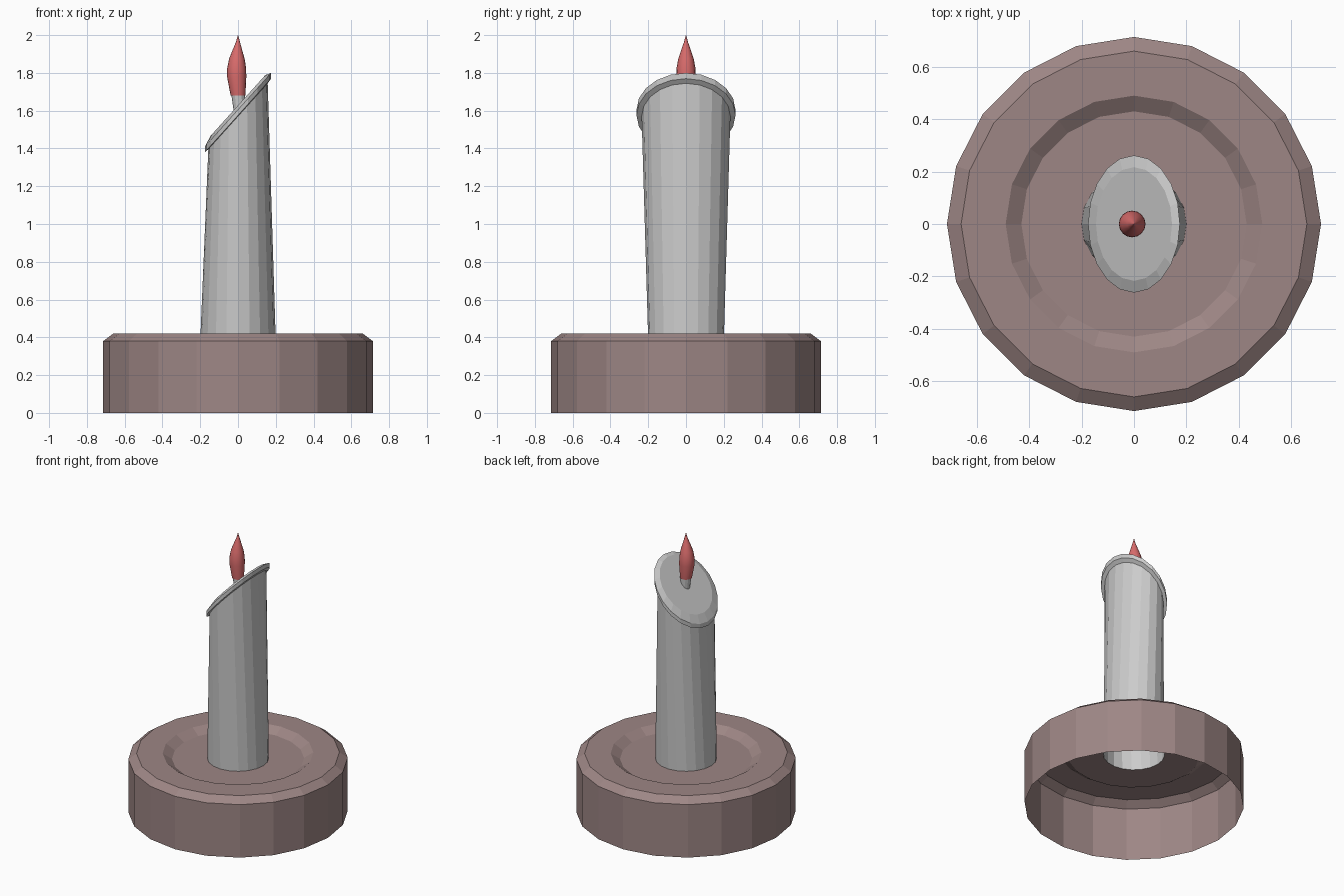
import bpy, bmesh, math
from mathutils import Matrix, Vector

if "Cube" in bpy.data.objects:
    bpy.data.objects.remove(bpy.data.objects["Cube"])


def material(name, rgb):
    mat = bpy.data.materials.new(name)
    mat.diffuse_color = (*rgb, 1)
    mat.use_nodes = True
    mat.node_tree.nodes["Principled BSDF"].inputs["Base Color"].default_value = mat.diffuse_color
    return mat


def loft(name, rings, sides, mat=None, cap_end=False):
    """Skin a stack of rings given as (radius, x, z, tilt in degrees)."""
    bm = bmesh.new()
    loops = []
    for r, x, z, tilt in rings:
        rot = Matrix.Rotation(-math.radians(tilt), 3, 'Y')
        loop = []
        for i in range(sides):
            a = 2 * math.pi * i / sides
            p = rot @ Vector((r * math.cos(a), r * math.sin(a), 0))
            loop.append(bm.verts.new(p + Vector((x, 0, z))))
        loops.append(loop)
    for lo, hi in zip(loops, loops[1:]):
        for i in range(sides):
            j = (i + 1) % sides
            bm.faces.new((lo[i], lo[j], hi[j], hi[i]))
    if cap_end:
        bm.faces.new(loops[-1])
    mesh = bpy.data.meshes.new(name)
    bm.to_mesh(mesh)
    bm.free()
    obj = bpy.data.objects.new(name, mesh)
    bpy.context.collection.objects.link(obj)
    if mat:
        mesh.materials.append(mat)
    return obj


brown = material("base_brown", (0.34, 0.24, 0.235))
red = material("flame_red", (0.7, 0.15, 0.15))

# Round holder: open underneath, bevelled rim, shallow recess around the candle
loft("holder", [
    (0.714, 0, 0.00, 0),
    (0.714, 0, 0.38, 0),
    (0.660, 0, 0.42, 0),
    (0.490, 0, 0.42, 0),
    (0.430, 0, 0.38, 0),
    (0.200, 0, 0.38, 0),
], 20, brown)

# Candle: round tube turning into a slanted top with a small lip
TILT = 48
loft("candle", [
    (0.200, 0, 0.380, 0),
    (0.235, 0, 1.570, TILT),
    (0.262, 0, 1.575, TILT),
    (0.262, 0, 1.605, TILT),
    (0.217, 0, 1.628, TILT),
], 20, None, cap_end=True)

# Wick rising from the slanted face
loft("wick", [
    (0.030, 0.010, 1.58, 0),
    (0.036, 0.000, 1.69, 0),
], 12, None, cap_end=True)

# Teardrop flame
flame = loft("flame", [
    (0.001, 0.000, 1.680, 0),
    (0.039, 0.000, 1.680, 0),
    (0.051, -0.007, 1.780, 0),
    (0.050, -0.007, 1.825, 0),
    (0.041, -0.006, 1.875, 0),
    (0.024, -0.003, 1.925, 0),
    (0.010, 0.000, 1.965, 0),
    (0.001, 0.000, 2.000, 0),
], 16, red, cap_end=True)
bpy.context.view_layer.objects.active = flame
flame.select_set(True)
bpy.ops.object.shade_smooth_by_angle(angle=math.radians(35))
